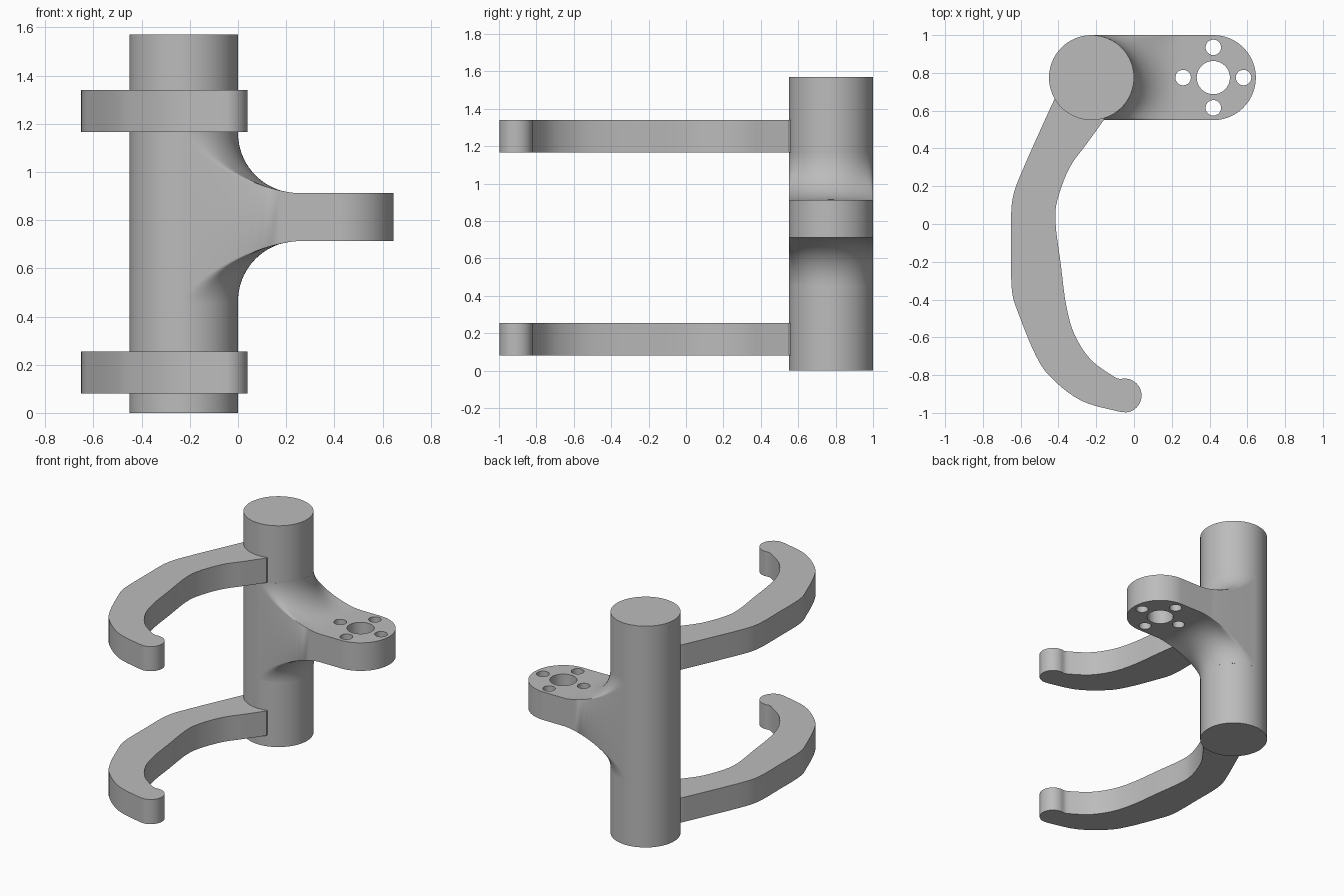
import bpy, bmesh, math

if "Cube" in bpy.data.objects:
    bpy.data.objects.remove(bpy.data.objects["Cube"])

R = 0.225                 # column radius, also the paddle end radius
CX, CY = -0.225, 0.775    # column axis
PX = 0.42                 # paddle end centre
Z_LOW, Z_HIGH = 0.713, 0.912
FILLET, FILLET_X = 0.25, 0.25

grey = bpy.data.materials.new("mid grey")
grey.diffuse_color = (0.5, 0.5, 0.5, 1)
grey.use_nodes = True
grey.node_tree.nodes["Principled BSDF"].inputs["Base Color"].default_value = grey.diffuse_color


def make(name, bm):
    bmesh.ops.remove_doubles(bm, verts=bm.verts, dist=1e-5)
    bmesh.ops.recalc_face_normals(bm, faces=bm.faces)
    mesh = bpy.data.meshes.new(name)
    bm.to_mesh(mesh)
    bm.free()
    mesh.materials.append(grey)
    obj = bpy.data.objects.new(name, mesh)
    bpy.context.collection.objects.link(obj)
    return obj


def activate(obj):
    bpy.ops.object.select_all(action='DESELECT')
    obj.select_set(True)
    bpy.context.view_layer.objects.active = obj


def smooth(obj):
    activate(obj)
    bpy.ops.object.shade_smooth_by_angle(angle=math.radians(30))


def prism(name, outline, z0, z1):
    bm = bmesh.new()
    low = [bm.verts.new((x, y, z0)) for x, y in outline]
    high = [bm.verts.new((x, y, z1)) for x, y in outline]
    bm.faces.new(low)
    bm.faces.new(high)
    for i in range(len(low)):
        j = (i + 1) % len(low)
        bm.faces.new((low[i], low[j], high[j], high[i]))
    return make(name, bm)


def circle(cx, cy, r, n):
    return [(cx + r * math.cos(2 * math.pi * i / n),
             cy + r * math.sin(2 * math.pi * i / n)) for i in range(n)]


def spline(pts, steps=5):
    """Smooth open curve through the points."""
    p = [pts[0]] + pts + [pts[-1]]
    out = []
    for a, b, c, d in zip(p, p[1:], p[2:], p[3:]):
        for s in range(steps):
            t = s / steps
            out.append(tuple(0.5 * (2 * b[k] + (c[k] - a[k]) * t
                       + (2 * a[k] - 5 * b[k] + 4 * c[k] - d[k]) * t ** 2
                       + (3 * b[k] - a[k] - 3 * c[k] + d[k]) * t ** 3) for k in (0, 1)))
    return out + [pts[-1]]


# Round upright column
smooth(prism("column", circle(CX, CY, R, 64), 0, 1.57))

# Two hooked arms
outer = spline([(-0.42, 0.664), (-0.515, 0.455), (-0.605, 0.25), (-0.638, 0.155), (-0.65, 0.06),
                (-0.65, -0.115), (-0.65, -0.29), (-0.641, -0.385), (-0.615, -0.465),
                (-0.53, -0.675), (-0.447, -0.805), (-0.28, -0.935), (-0.075, -0.994)])
tip = [(-0.05 + 0.09 * math.cos(a), -0.908 + 0.09 * math.sin(a))
       for a in [math.radians(-95 + 200 * i / 20) for i in range(1, 21)]]
inner = spline([(-0.095, -0.815), (-0.225, -0.722), (-0.315, -0.585), (-0.36, -0.425),
                (-0.388, -0.21), (-0.415, 0.0), (-0.405, 0.13), (-0.34, 0.3),
                (-0.25, 0.425), (-0.16, 0.55)])
arm = outer + tip + inner + [(-0.16, 0.7), (-0.34, 0.75)]
for label, z in (("lower_arm", 0.08), ("upper_arm", 1.165)):
    smooth(prism(label, arm, z, z + 0.175))

# Paddle with filleted web, swept row by row across its width
bm = bmesh.new()
rows, steps, loops = 48, 18, []
for i in range(rows + 1):
    th = math.pi * i / rows
    y, reach = -R * math.cos(th), R * math.sin(th)
    x_col = CX + reach
    p = 2 - 0.5 * abs(y / R) ** 4
    half = [(CX, FILLET)]
    for s in range(steps + 1):
        t = 0.5 * math.pi * s / steps
        u = max(math.cos(t), 0) ** (2 / p)
        d = math.sin(t) ** (2 / p)
        half.append((FILLET_X - (FILLET_X - x_col) * u, FILLET * (1 - d)))
    half.append((PX + reach, 0))
    top = [(x, CY + y, Z_HIGH + h) for x, h in half]
    bottom = [(x, CY + y, Z_LOW - h) for x, h in reversed(half)]
    loops.append([bm.verts.new(v) for v in top + bottom])
for a, b in zip(loops, loops[1:]):
    for k in range(len(a)):
        m = (k + 1) % len(a)
        bm.faces.new((a[k], a[m], b[m], b[k]))
bm.faces.new(loops[0])
bm.faces.new(loops[-1])
paddle = make("paddle", bm)

# Centre bore and four bolt holes
holes = [(PX, CY, 0.088)]
holes += [(PX + dx, CY + dy, 0.041) for dx, dy in ((0.16, 0), (-0.16, 0), (0, 0.16), (0, -0.16))]
for x, y, r in holes:
    cutter = prism("hole_cutter", circle(x, y, r, 32), 0.5, 1.1)
    cutter.hide_render = True
    activate(paddle)
    mod = paddle.modifiers.new("hole", 'BOOLEAN')
    mod.operation, mod.solver, mod.object = 'DIFFERENCE', 'EXACT', cutter
    bpy.ops.object.modifier_apply(modifier=mod.name)
    bpy.data.objects.remove(cutter)
smooth(paddle)
